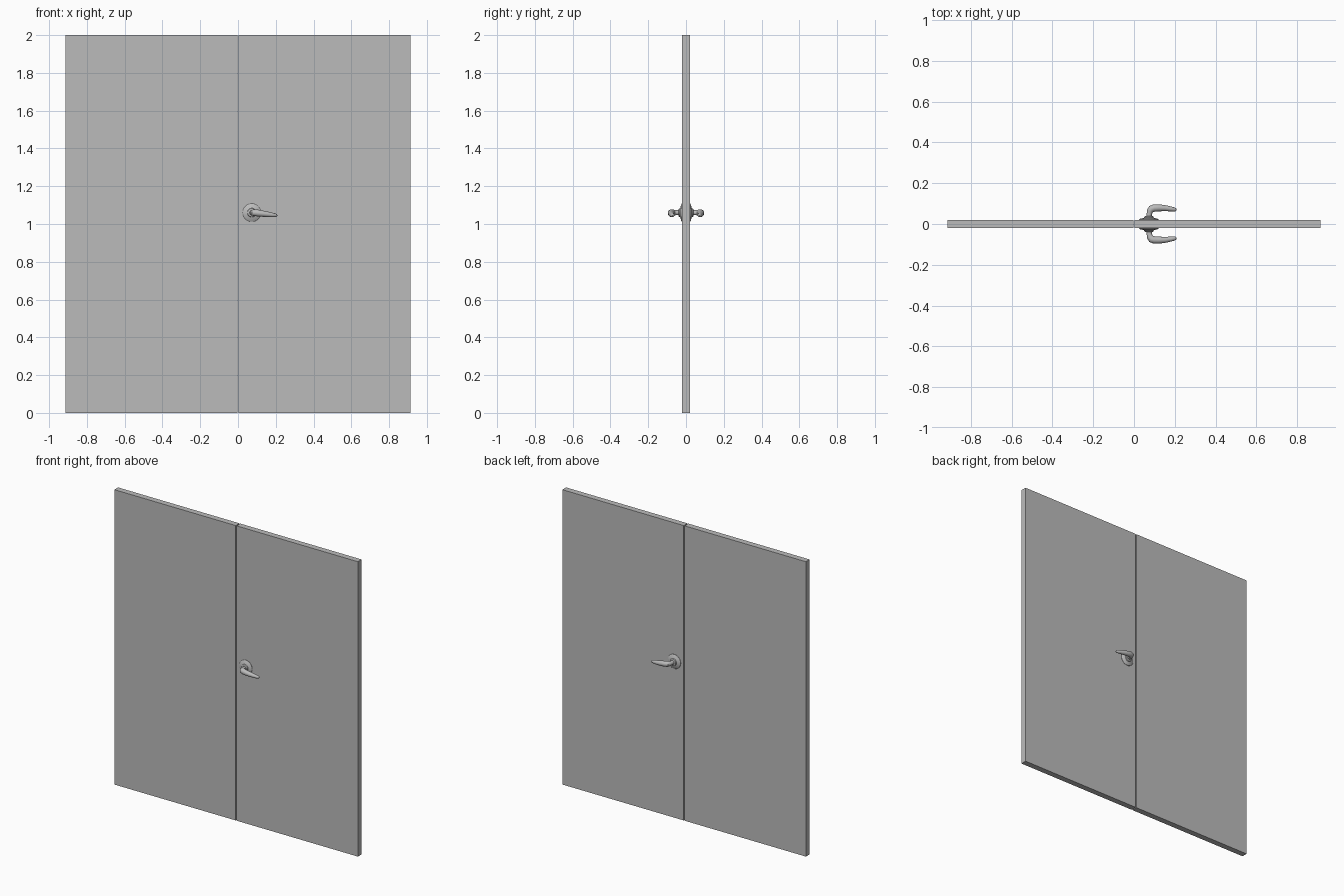
import bpy, bmesh, math
from mathutils import Matrix, Vector

cube = bpy.data.objects.get("Cube")
if cube:
    bpy.data.objects.remove(cube, do_unlink=True)

# Single grey finish
grey = bpy.data.materials.new("plain_grey")
grey.use_nodes = True
colour = (0.5, 0.5, 0.5, 1)
grey.diffuse_color = colour
grey.node_tree.nodes["Principled BSDF"].inputs["Base Color"].default_value = colour

HALF_WIDTH, HEIGHT, HALF_THICK, HALF_GAP = 0.914, 2.0, 0.02, 0.003
HANDLE_X, HANDLE_Z = 0.073, 1.06


def add_object(name, bm, smooth=False):
    bmesh.ops.recalc_face_normals(bm, faces=bm.faces)
    mesh = bpy.data.meshes.new(name)
    bm.to_mesh(mesh)
    bm.free()
    mesh.materials.append(grey)
    obj = bpy.data.objects.new(name, mesh)
    bpy.context.collection.objects.link(obj)
    if smooth:
        bpy.ops.object.select_all(action="DESELECT")
        obj.select_set(True)
        bpy.context.view_layer.objects.active = obj
        bpy.ops.object.shade_smooth_by_angle(angle=math.radians(35))
    return obj


def door_leaf(name, side):
    bm = bmesh.new()
    width = HALF_WIDTH - HALF_GAP
    centre = Vector((side * (HALF_GAP + width / 2), 0, HEIGHT / 2))
    size = Matrix.Diagonal((width, HALF_THICK * 2, HEIGHT, 1))
    bmesh.ops.create_cube(bm, size=1, matrix=Matrix.Translation(centre) @ size)
    add_object(name, bm)


def tube(bm, path, sides=20):
    """Sweep circles along (centre, direction, radius) stations and cap the ends."""
    rings = []
    for centre, direction, radius in path:
        turn = Vector(direction).to_track_quat("Z", "Y")
        rings.append([
            bm.verts.new(Vector(centre) + turn @ Vector((
                radius * math.cos(a), radius * math.sin(a), 0)))
            for a in (math.tau * i / sides for i in range(sides))])
    for low, high in zip(rings, rings[1:]):
        for i in range(sides):
            j = (i + 1) % sides
            bm.faces.new((low[i], low[j], high[j], high[i]))
    bm.faces.new(rings[0])
    bm.faces.new(rings[-1])


def rosette(name, side):
    # Stepped round plate: (radius, distance from the middle of the door)
    profile = [(0.048, 0.018), (0.048, 0.022), (0.043, 0.026), (0.028, 0.029),
               (0.024, 0.031), (0.022, 0.037), (0.016, 0.040)]
    bm = bmesh.new()
    tube(bm, [((HANDLE_X, side * d, HANDLE_Z), (0, side, 0), r)
              for r, d in profile], 32)
    add_object(name, bm, True)


def lever(name, side):
    # Neck bending into a drooping, tapered grip: (x, distance out, z, radius)
    stations = [(0.074, 0.034, 1.060, 0.013), (0.075, 0.050, 1.060, 0.013),
                (0.078, 0.063, 1.060, 0.015), (0.085, 0.073, 1.060, 0.018),
                (0.098, 0.078, 1.059, 0.018), (0.120, 0.079, 1.056, 0.017),
                (0.150, 0.078, 1.052, 0.015), (0.180, 0.074, 1.048, 0.012),
                (0.198, 0.071, 1.046, 0.010), (0.205, 0.069, 1.045, 0.007),
                (0.208, 0.068, 1.045, 0.003)]
    points = [Vector((x, side * d, z)) for x, d, z, r in stations]
    path = []
    for i, point in enumerate(points):
        ahead = points[min(i + 1, len(points) - 1)]
        behind = points[max(i - 1, 0)]
        path.append((point, ahead - behind, stations[i][3]))
    bm = bmesh.new()
    tube(bm, path)
    add_object(name, bm, True)


# Two door leaves with a narrow gap between
door_leaf("left_door_leaf", 1)
door_leaf("right_door_leaf", -1)

# Handle set on both faces of the left leaf
for label, side in (("front", -1), ("back", 1)):
    rosette(label + "_rosette", side)
    lever(label + "_lever", side)
